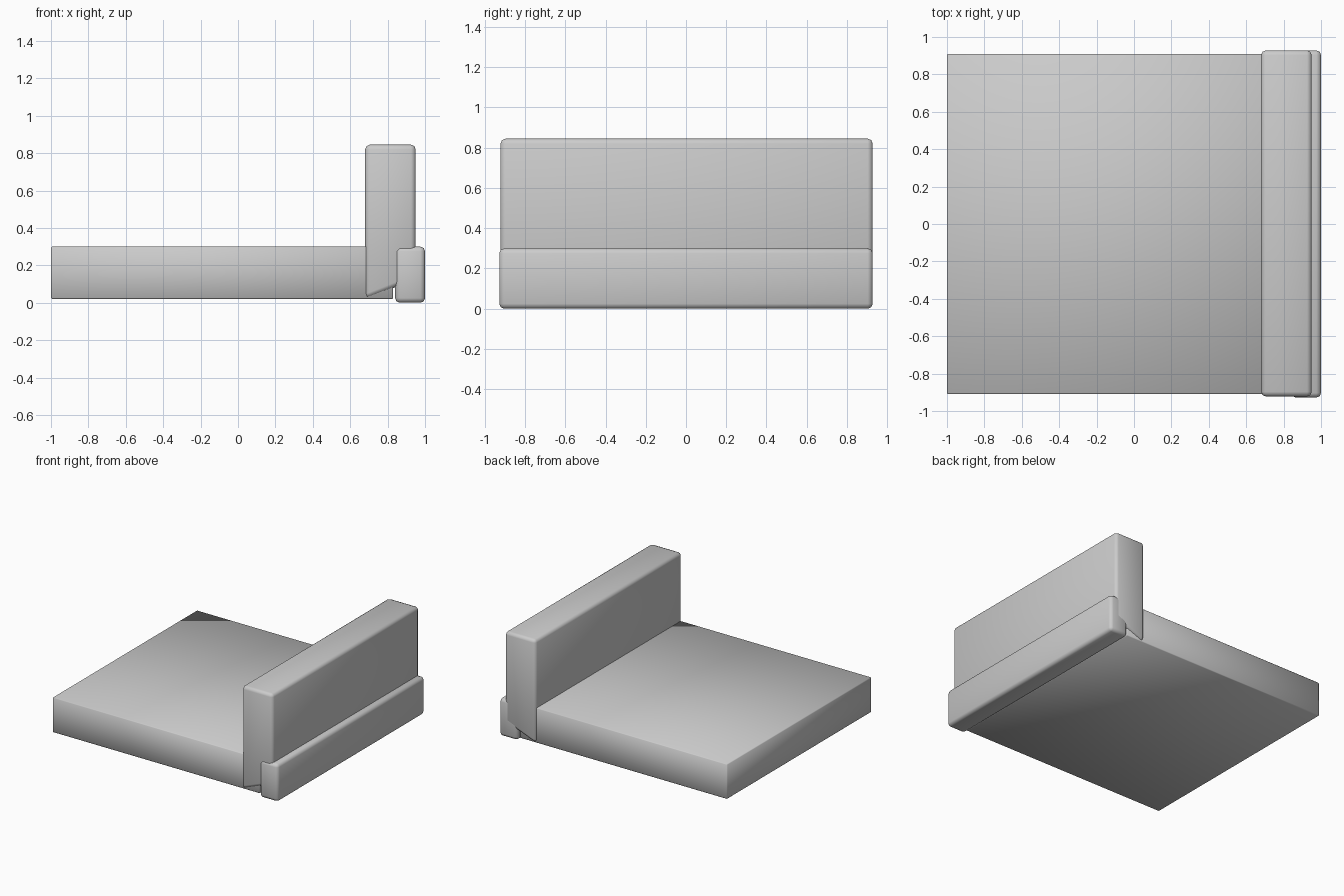
import bpy
import bmesh
import math

cube = bpy.data.objects.get("Cube")
if cube:
    bpy.data.objects.remove(cube, do_unlink=True)

# One plain grey upholstery colour
grey = bpy.data.materials.new("grey_upholstery")
grey.use_nodes = True
colour = (0.6, 0.6, 0.6, 1)
grey.diffuse_color = colour
grey.node_tree.nodes["Principled BSDF"].inputs["Base Color"].default_value = colour


def slab(name, profile, y0, y1, bevel, segments):
    """Extrude an x-z profile along y and soften its edges."""
    bm = bmesh.new()
    face = bm.faces.new([bm.verts.new((x, y0, z)) for x, z in profile])
    moved = bmesh.ops.extrude_face_region(bm, geom=[face])["geom"]
    verts = [v for v in moved if isinstance(v, bmesh.types.BMVert)]
    bmesh.ops.translate(bm, verts=verts, vec=(0, y1 - y0, 0))
    bmesh.ops.recalc_face_normals(bm, faces=bm.faces)
    bmesh.ops.bevel(bm, geom=bm.edges[:], offset=bevel, segments=segments,
                    profile=0.5, affect="EDGES", clamp_overlap=True)
    mesh = bpy.data.meshes.new(name)
    bm.to_mesh(mesh)
    bm.free()
    mesh.materials.append(grey)
    obj = bpy.data.objects.new(name, mesh)
    bpy.context.collection.objects.link(obj)
    bpy.ops.object.select_all(action="DESELECT")
    obj.select_set(True)
    bpy.context.view_layer.objects.active = obj
    bpy.ops.object.shade_smooth_by_angle(angle=math.radians(50))
    return obj


def box(x0, x1, z0, z1):
    return [(x0, z0), (x1, z0), (x1, z1), (x0, z1)]


# Wide flat seat cushion
slab("seat_cushion", box(-1, 0.83, 0.02, 0.30), -0.91, 0.91, 0.006, 1)

# Tall back cushion with a slanted underside
slab("back_cushion", [(0.68, 0.02), (0.95, 0.125), (0.95, 0.845), (0.68, 0.845)],
     -0.922, 0.928, 0.025, 2)

# Low rail behind the back cushion
slab("rear_rail", box(0.84, 1.0, 0, 0.30), -0.928, 0.928, 0.025, 2)
